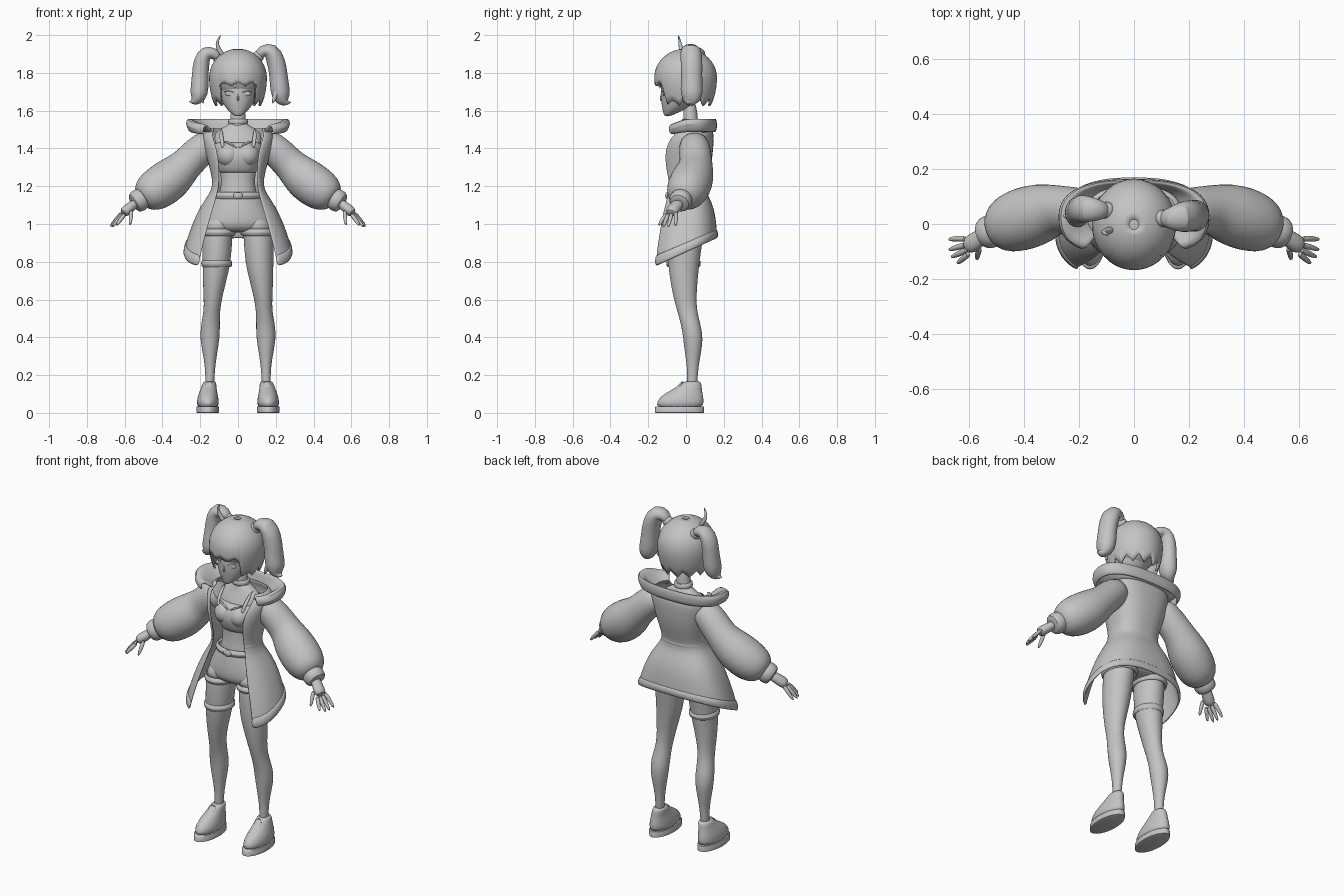
import bpy, bmesh, math
from mathutils import Vector

grey = bpy.data.materials.new("plain grey")
grey.diffuse_color = (0.55, 0.55, 0.55, 1)
TAU = 2 * math.pi


def finish(name, bm, sub=1, thick=0):
    bmesh.ops.recalc_face_normals(bm, faces=bm.faces)
    me = bpy.data.meshes.new(name)
    bm.to_mesh(me)
    bm.free()
    me.materials.append(grey)
    me.polygons.foreach_set("use_smooth", [True] * len(me.polygons))
    me.set_sharp_from_angle(angle=math.radians(50))
    ob = bpy.data.objects.new(name, me)
    bpy.context.collection.objects.link(ob)
    if thick:
        m = ob.modifiers.new("thickness", 'SOLIDIFY')
        m.thickness, m.offset = thick, 0
    if sub:
        ob.modifiers.new("smooth", 'SUBSURF').levels = sub
        ob.modifiers["smooth"].render_levels = sub
    return ob


def skin(name, rings, closed=True, caps=True, sub=1, thick=0):
    """Join rows of points into a surface."""
    bm = bmesh.new()
    rows = [[bm.verts.new(p) for p in r] for r in rings]
    n = len(rows[0])
    for a, b in zip(rows, rows[1:]):
        for i in range(n if closed else n - 1):
            j = (i + 1) % n
            bm.faces.new((a[i], a[j], b[j], b[i]))
    if closed and caps:
        bm.faces.new(rows[0])
        bm.faces.new(rows[-1])
    return finish(name, bm, sub, thick)


def stack(name, rings, n=20, sub=1):
    """Level ellipses: (x, y, z, rx, ry)."""
    return skin(name, [[(x + rx * math.cos(TAU * i / n), y + ry * math.sin(TAU * i / n), z)
                        for i in range(n)] for x, y, z, rx, ry in rings], sub=sub)


def tube(name, pts, n=12, flat=1.0, sub=1):
    """Round tube through (x, y, z, radius)."""
    P = [Vector(p[:3]) for p in pts]
    rings = []
    for k, p in enumerate(P):
        d = (P[min(k + 1, len(P) - 1)] - P[max(k - 1, 0)]).normalized()
        u = d.cross(Vector((0, 1, 0))).normalized()
        v = d.cross(u)
        r = pts[k][3]
        rings.append([p + u * r * math.cos(TAU * i / n) + v * r * flat * math.sin(TAU * i / n)
                      for i in range(n)])
    return skin(name, rings, sub=sub)


def ball(name, c, r):
    bm = bmesh.new()
    bmesh.ops.create_uvsphere(bm, u_segments=20, v_segments=12, radius=1)
    for v in bm.verts:
        v.co = Vector(c) + Vector(a * b for a, b in zip(v.co, r))
    return finish(name, bm, 0)


def hoop(name, c, rx, ry, r, h, n=24):
    """Rounded band around an upright axis."""
    rings = []
    for k in range(9):
        a = TAU * k / 8
        rings.append([(c[0] + (rx + r * math.cos(a)) * math.cos(TAU * i / n),
                       c[1] + (ry + r * math.cos(a)) * math.sin(TAU * i / n),
                       c[2] + h * math.sin(a)) for i in range(n)])
    return skin(name, rings, caps=False, sub=0)


def wrap(name, rows, thick, n=28, sub=1, flat_back=False):
    """Cloth wrapped round the back, open at the front: (z, rx, ry, y, opening, slope)."""
    rings = []
    e = 0.8
    for z, rx, ry, cy, xo, slope in rows:
        t0 = math.asin((xo / rx) ** (1 / e))
        ring = []
        for i in range(n + 1):
            t = t0 + (TAU - 2 * t0) * i / n
            s, c = math.sin(t), math.cos(t)
            y = cy - math.copysign(abs(c) ** e, c) * ry
            rise = slope * (min(y, 0) if flat_back else y)
            ring.append((math.copysign(abs(s) ** e, s) * rx, y, z + rise))
        rings.append(ring)
    return skin(name, rings, closed=False, sub=sub, thick=thick)


# Head, face and neck
stack("head", [(0, -.1, 1.57, .014, .014), (0, -.088, 1.583, .034, .032), (0, -.055, 1.615, .068, .072),
               (0, -.03, 1.66, .093, .105), (0, -.015, 1.72, .108, .12), (0, 0, 1.8, .118, .125),
               (0, 0, 1.87, .08, .085)])
stack("neck", [(0, .03, 1.48, .055, .045), (0, .025, 1.53, .04, .038), (0, .02, 1.66, .038, .038)])
stack("choker", [(0, .026, 1.53, .051, .048), (0, .026, 1.535, .053, .05), (0, .025, 1.55, .051, .049),
                 (0, .025, 1.555, .046, .045)], sub=0)
tube("nose", [(0, -.131, 1.69, .003), (0, -.136, 1.66, .006), (0, -.13, 1.652, .005)], 8)
tube("mouth", [(-.018, -.115, 1.613, .002), (0, -.124, 1.614, .003), (.018, -.115, 1.613, .002)], 8)
for s in (-1, 1):
    ball("eye", (s * .046, -.117, 1.69), (.022, .006, .012))
    tube("eyelid", [(s * .018, -.13, 1.695, .002), (s * .046, -.122, 1.706, .004),
                    (s * .078, -.097, 1.7, .002)], 8)

# Bobbed hair: front fringe, longer side locks and jagged back
hair = []
N, M = 72, 12
for k in range(M + 1):
    ring = []
    for i in range(N):
        t = TAU * i / N
        d = abs((math.degrees(t) + 180) % 360 - 180)   # angle from the front
        zig = abs((i % 6) - 3) / 3
        end = 1.73 + .02 * zig if d < 44 else 1.635 + .02 * zig if d < 72 else 1.625 + .04 * zig
        z = 1.921 - (1.921 - end) * (k / M) ** 1.6
        q = (z - 1.775) / .147
        f = math.sqrt(max(0.012, 1 - q * q)) if q > 0 else 1 - .19 * (q * q)
        ring.append((math.sin(t) * .147 * f, -math.cos(t) * .16 * f - .002, z))
    hair.append(ring)
skin("bobbed_hair", hair, caps=False, sub=0, thick=.012)
ball("hair_crown", (0, -.002, 1.785), (.14, .15, .14))
for x, top, tip in ((-.065, 1.86, 1.735), (-.015, 1.87, 1.715), (.035, 1.87, 1.725), (.075, 1.85, 1.735)):
    tube("fringe_lock", [(x * .7, -.105, top, .01), (x, -.142, top - .06, .024),
                         (x * 1.1, -.15 + abs(x) * .4, tip + .03, .016),
                         (x * 1.15, -.147 + abs(x) * .4, tip, .002)], 8, .35)
tube("upright_strand", [(-.075, -.02, 1.885, .014), (-.1, -.025, 1.92, .014), (-.112, -.03, 1.95, .01),
                        (-.107, -.035, 1.975, .007), (-.09, -.04, 2.0, .002)], 8)

# Pigtails with ties and loose tips
tails = {-1: [(.095, .05, 1.87, .022), (.125, .05, 1.905, .034), (.17, .055, 1.912, .043),
              (.195, .055, 1.86, .046), (.2, .05, 1.79, .044), (.203, .045, 1.72, .05),
              (.21, .035, 1.67, .046), (.232, .03, 1.64, .02), (.26, .03, 1.65, .002)],
         1: [(.1, .02, 1.88, .022), (.13, .02, 1.92, .036), (.172, .025, 1.925, .05),
             (.205, .03, 1.86, .052), (.215, .03, 1.78, .049), (.222, .03, 1.71, .054),
             (.232, .03, 1.665, .048), (.25, .02, 1.635, .02), (.282, .02, 1.645, .002)]}
for s, pts in tails.items():
    tube("pigtail", [(s * x, y, z, r) for x, y, z, r in pts], 14, 1.15)
    x, y, z, r = pts[0]
    tube("hair_tie", [(s * (x - .008), y, z - .012, .024), (s * x, y, z, .034),
                      (s * (x + .014), y, z + .014, .032), (s * (x + .02), y, z + .022, .022)])
    tube("loose_tip", [(s * .215, y - .02, 1.73, .022), (s * .195, y - .03, 1.67, .016),
                       (s * .182, y - .03, 1.635, .002)], 8)

# Torso and cropped top
stack("torso", [(0, 0, 1.1, .12, .09), (0, 0, 1.16, .1, .078), (0, 0, 1.21, .089, .07),
                (0, .005, 1.28, .095, .072), (0, .005, 1.36, .112, .08), (0, .015, 1.43, .125, .073),
                (0, .03, 1.485, .13, .055), (0, .03, 1.515, .07, .045), (0, .03, 1.54, .04, .038)])
stack("cropped_top", [(0, .004, 1.268, .094, .074), (0, .002, 1.275, .102, .084), (0, -.006, 1.32, .112, .095),
                      (0, -.008, 1.37, .122, .1), (0, .002, 1.41, .127, .09), (0, .012, 1.43, .125, .08),
                      (0, .014, 1.432, .118, .07)])
for s in (-1, 1):
    ball("bust", (s * .048, -.038, 1.365), (.066, .07, .066))
    tube("top_strap", [(s * .078, -.08, 1.4, .011), (s * .088, -.058, 1.45, .011), (s * .09, -.01, 1.498, .011),
                       (s * .086, .03, 1.51, .011), (s * .085, .085, 1.46, .011)], 8, .5)
    tube("neckline", [(0, -.086, 1.4, .005), (s * .035, -.083, 1.425, .006), (s * .08, -.066, 1.44, .006)], 8)

# Shorts, belt, legs
stack("shorts", [(0, 0, 1.165, .112, .085), (0, 0, 1.15, .122, .09), (0, .005, 1.09, .152, .108),
                 (0, .006, 1.03, .18, .116), (0, .005, .99, .186, .112), (0, .005, .965, .17, .09),
                 (0, .005, .955, .1, .06)])
hoop("belt", (0, 0, 1.15), .119, .09, .012, .02)
ball("belt_buckle", (0, -.1, 1.15), (.025, .01, .018))
leg = [(.1, .005, 1.03, .08, .1), (.11, -.003, .92, .08, .093), (.112, -.013, .8, .076, .085),
       (.124, -.011, .7, .063, .073), (.133, -.006, .61, .049, .061), (.138, .006, .54, .043, .053),
       (.145, .022, .48, .049, .052), (.148, .035, .42, .053, .053), (.149, .038, .36, .047, .05),
       (.148, .036, .28, .032, .036), (.148, .035, .2, .023, .026), (.151, .03, .11, .026, .03)]
for s in (-1, 1):
    stack("leg", [(s * x, *r) for x, *r in leg])
    stack("shorts_leg", [(s * .085, .006, 1.06, .05, .07), (s * .1, .005, 1.0, .086, .107),
                         (s * .106, .004, .95, .086, .104)])
    hoop("shorts_cuff", (s * .105, .003, .955), .083, .1, .01, .018)
    # Chunky rounded shoes
    stack("shoe_sole", [(s * .16, -.035, 0, .056, .125), (s * .16, -.035, .002, .06, .13),
                        (s * .16, -.034, .03, .06, .13), (s * .16, -.033, .034, .058, .127)], 28, 0)
    stack("shoe_upper", [(s * .16, -.033, .02, .057, .127), (s * .16, -.031, .06, .059, .126),
                         (s * .159, -.02, .09, .054, .112), (s * .157, -.002, .115, .046, .088),
                         (s * .154, .018, .14, .04, .066), (s * .151, .03, .16, .036, .05),
                         (s * .15, .034, .168, .028, .038)])
    tube("shoe_tongue", [(s * .156, -.07, .108, .02), (s * .153, -.04, .135, .026),
                         (s * .151, -.012, .168, .02)], 10, .4)
hoop("thigh_garter", (-.113, -.013, .79), .074, .083, .008, .018)

# Open coat with flared skirt, hem band and wide rolled collar
coat = [(.85, .283, .18, -.02, .208, .46), (.91, .268, .175, -.018, .196, .42),
        (1.0, .236, .16, -.01, .168, .3), (1.09, .195, .138, -.005, .135, .16),
        (1.16, .145, .112, -.01, .112, .05), (1.21, .126, .105, -.01, .1, 0),
        (1.28, .14, .122, -.004, .1, 0), (1.36, .162, .134, .002, .105, 0),
        (1.43, .18, .13, .01, .122, 0), (1.48, .185, .112, .03, .14, 0), (1.51, .15, .085, .04, .12, 0)]
wrap("coat_body", coat, .012)
wrap("coat_hem", [(.848, .286, .183, -.02, .206, .46), (.905, .273, .179, -.018, .196, .42)], .018)
wrap("coat_waistband", [(1.19, .134, .11, -.01, .104, 0), (1.225, .132, .112, -.009, .102, 0)], .012)
wrap("coat_collar", [(1.485, .165, .1, .04, .13, .1), (1.51, .2, .115, .035, .145, .15),
                     (1.55, .245, .128, .027, .165, .35), (1.553, .265, .133, .024, .175, .4),
                     (1.535, .274, .136, .022, .183, .4), (1.485, .25, .13, .024, .18, .15)],
     .016, flat_back=True)

# Puffed sleeves, cuffs and hands
sleeve = [(.13, .04, 1.44, .07), (.18, .045, 1.41, .083), (.235, .05, 1.355, .088), (.28, .055, 1.31, .088),
          (.335, .04, 1.255, .112), (.4, .02, 1.205, .117), (.45, .002, 1.172, .11),
          (.488, -.015, 1.15, .092), (.517, -.025, 1.13, .055)]
fingers = [((.607, -.055, 1.066), (.645, -.052, 1.025), (.677, -.057, .987)),
           ((.607, -.075, 1.06), (.645, -.085, 1.02), (.676, -.095, .983)),
           ((.603, -.092, 1.056), (.637, -.108, 1.018), (.668, -.122, .982)),
           ((.597, -.104, 1.056), (.624, -.128, 1.02), (.645, -.145, .99)),
           ((.563, -.085, 1.075), (.568, -.11, 1.03), (.572, -.13, .992))]
for s in (-1, 1):
    tube("sleeve", [(s * x, *r) for x, *r in sleeve], 18)
    tube("sleeve_cuff", [(s * .497, -.02, 1.142, .04), (s * .503, -.021, 1.138, .062), (s * .53, -.03, 1.122, .063),
                         (s * .55, -.037, 1.108, .056), (s * .553, -.038, 1.106, .03)], 14)
    tube("palm", [(s * .53, -.032, 1.12, .026), (s * .56, -.05, 1.097, .026), (s * .59, -.072, 1.072, .031),
                  (s * .612, -.082, 1.055, .024)], 12, 1.2)
    for k, f in enumerate(fingers):
        tube("thumb" if k == 4 else "finger",
             [(s * p[0], p[1], p[2], r) for p, r in zip(f, (.013, .012, .007))], 8)
